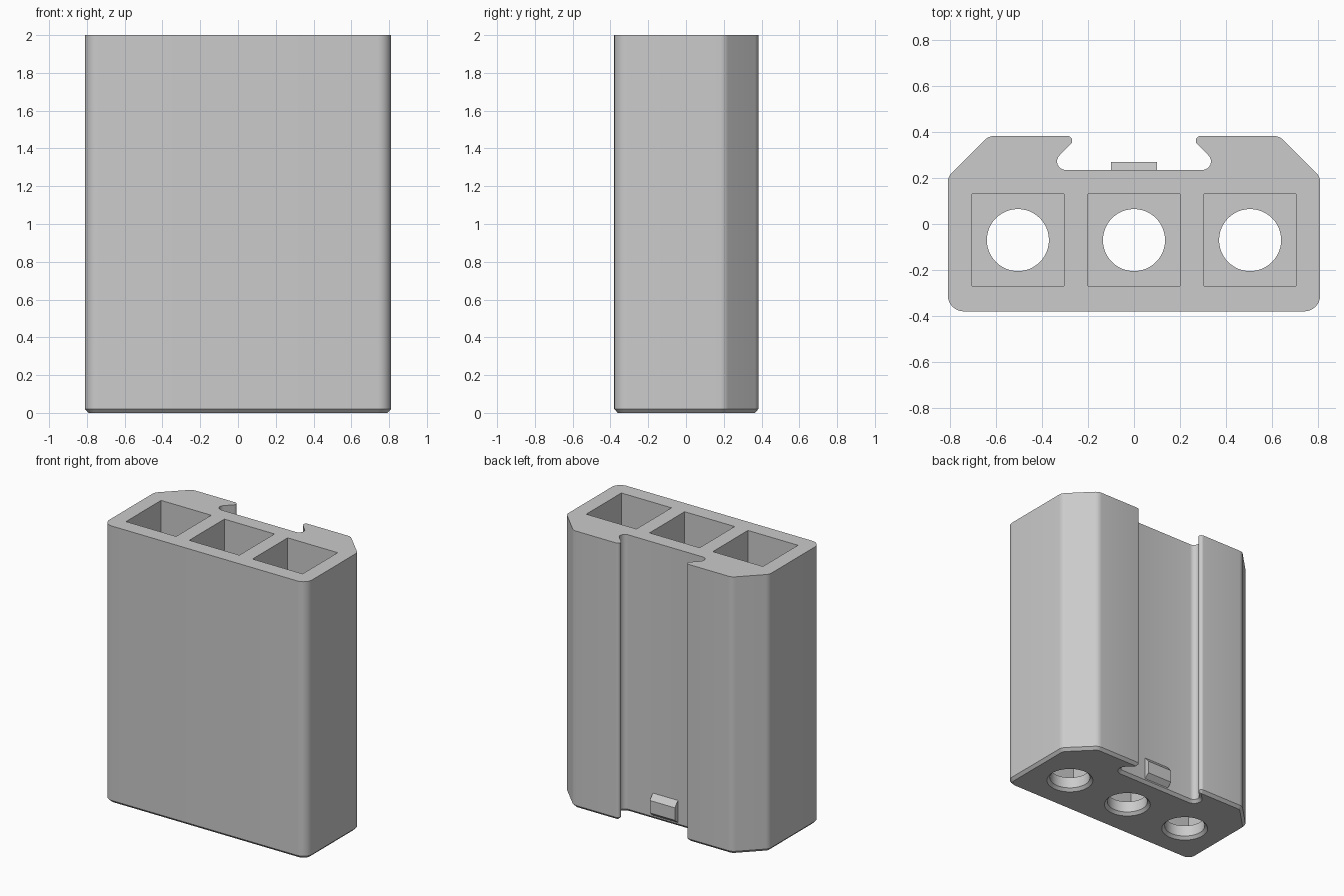
import bpy, bmesh, math
from mathutils import Vector

cube = bpy.data.objects.get("Cube")
if cube:
    bpy.data.objects.remove(cube, do_unlink=True)

grey = bpy.data.materials.new("grey_plastic")
grey.use_nodes = True
colour = (0.597, 0.597, 0.597, 1)
grey.diffuse_color = colour
grey.node_tree.nodes["Principled BSDF"].inputs["Base Color"].default_value = colour

HEIGHT, CHAMFER, FLOOR = 2.0, 0.02, 0.1
HOLE_Y, HOLE_R, POCKET = -0.07, 0.135, 0.4


def rounded_outline(corners, steps=8):
    """Round each (x, y, radius) corner of a counter-clockwise polygon."""
    points = []
    for i, (x, y, r) in enumerate(corners):
        p = Vector((x, y))
        a = (Vector(corners[i - 1][:2]) - p).normalized()
        b = (Vector(corners[(i + 1) % len(corners)][:2]) - p).normalized()
        half = a.angle(b) / 2
        centre = p + (a + b).normalized() * (r / math.sin(half))
        start = p + a * (r / math.tan(half)) - centre
        end = p + b * (r / math.tan(half)) - centre
        angle = math.atan2(start.y, start.x)
        sweep = math.remainder(math.atan2(end.y, end.x) - angle, 2 * math.pi)
        for k in range(steps + 1):
            t = angle + sweep * k / steps
            points.append(centre + Vector((math.cos(t), math.sin(t))) * r)
    return points


def inset(points, distance):
    """Move a counter-clockwise outline inwards by a constant distance."""
    result = []
    for i, p in enumerate(points):
        d1 = (p - points[i - 1]).normalized()
        d2 = (points[(i + 1) % len(points)] - p).normalized()
        n1, n2 = Vector((-d1.y, d1.x)), Vector((-d2.y, d2.x))
        result.append(p + (n1 + n2) * distance / (1 + n1.dot(n2)))
    return result


def loft(name, rings):
    """Solid through matching rings of 3D points, listed bottom to top."""
    bm = bmesh.new()
    loops = [[bm.verts.new(p) for p in ring] for ring in rings]
    n = len(loops[0])
    bm.faces.new(loops[0][::-1])
    bm.faces.new(loops[-1])
    for low, high in zip(loops, loops[1:]):
        for i in range(n):
            j = (i + 1) % n
            bm.faces.new((low[i], low[j], high[j], high[i]))
    bmesh.ops.recalc_face_normals(bm, faces=bm.faces)
    mesh = bpy.data.meshes.new(name)
    bm.to_mesh(mesh)
    bm.free()
    mesh.materials.append(grey)
    obj = bpy.data.objects.new(name, mesh)
    bpy.context.collection.objects.link(obj)
    return obj


def at_height(points, z):
    return [(p[0], p[1], z) for p in points]


def circle(x, r, n=48):
    return [(x + r * math.cos(2 * math.pi * i / n),
             HOLE_Y + r * math.sin(2 * math.pi * i / n)) for i in range(n)]


def activate(obj):
    bpy.ops.object.select_all(action='DESELECT')
    obj.select_set(True)
    bpy.context.view_layer.objects.active = obj


def cut(target, cutter):
    cutter.hide_render = True
    mod = target.modifiers.new("cut", 'BOOLEAN')
    mod.operation = 'DIFFERENCE'
    mod.solver = 'EXACT'
    mod.object = cutter
    activate(target)
    bpy.ops.object.modifier_apply(modifier=mod.name)
    bpy.data.objects.remove(cutter, do_unlink=True)


# Body: rounded outline with a dovetail channel at the back, chamfered base
half = [(0.81, -0.38, 0.07), (0.81, 0.205, 0.06), (0.632, 0.383, 0.06),
        (0.239, 0.383, 0.021), (0.387, 0.235, 0.037)]
outline = rounded_outline(half + [(-x, y, r) for x, y, r in reversed(half)])
body = loft("holder_body", [at_height(inset(outline, CHAMFER - 0.001), 0),
                            at_height(outline, CHAMFER),
                            at_height(outline, HEIGHT)])

# Three square pockets, each with a countersunk round hole in its floor
for x in (-0.505, 0, 0.505):
    h = POCKET / 2
    square = [(x - h, HOLE_Y - h), (x + h, HOLE_Y - h),
              (x + h, HOLE_Y + h), (x - h, HOLE_Y + h)]
    cut(body, loft("pocket_cutter", [at_height(square, FLOOR),
                                     at_height(square, HEIGHT + 0.1)]))
    cut(body, loft("hole_cutter", [at_height(circle(x, HOLE_R + 2 * CHAMFER), -CHAMFER),
                                   at_height(circle(x, HOLE_R), CHAMFER),
                                   at_height(circle(x, HOLE_R), FLOOR + 0.1)]))

activate(body)
bpy.ops.object.shade_smooth_by_angle(angle=math.radians(30))

# Small catch with sloped ends at the foot of the channel
profile = [(0.225, 0.03), (0.235, 0.03), (0.27, 0.06),
           (0.27, 0.15), (0.235, 0.19), (0.225, 0.19)]
loft("channel_catch", [[(x, y, z) for y, z in profile] for x in (-0.1, 0.1)])
